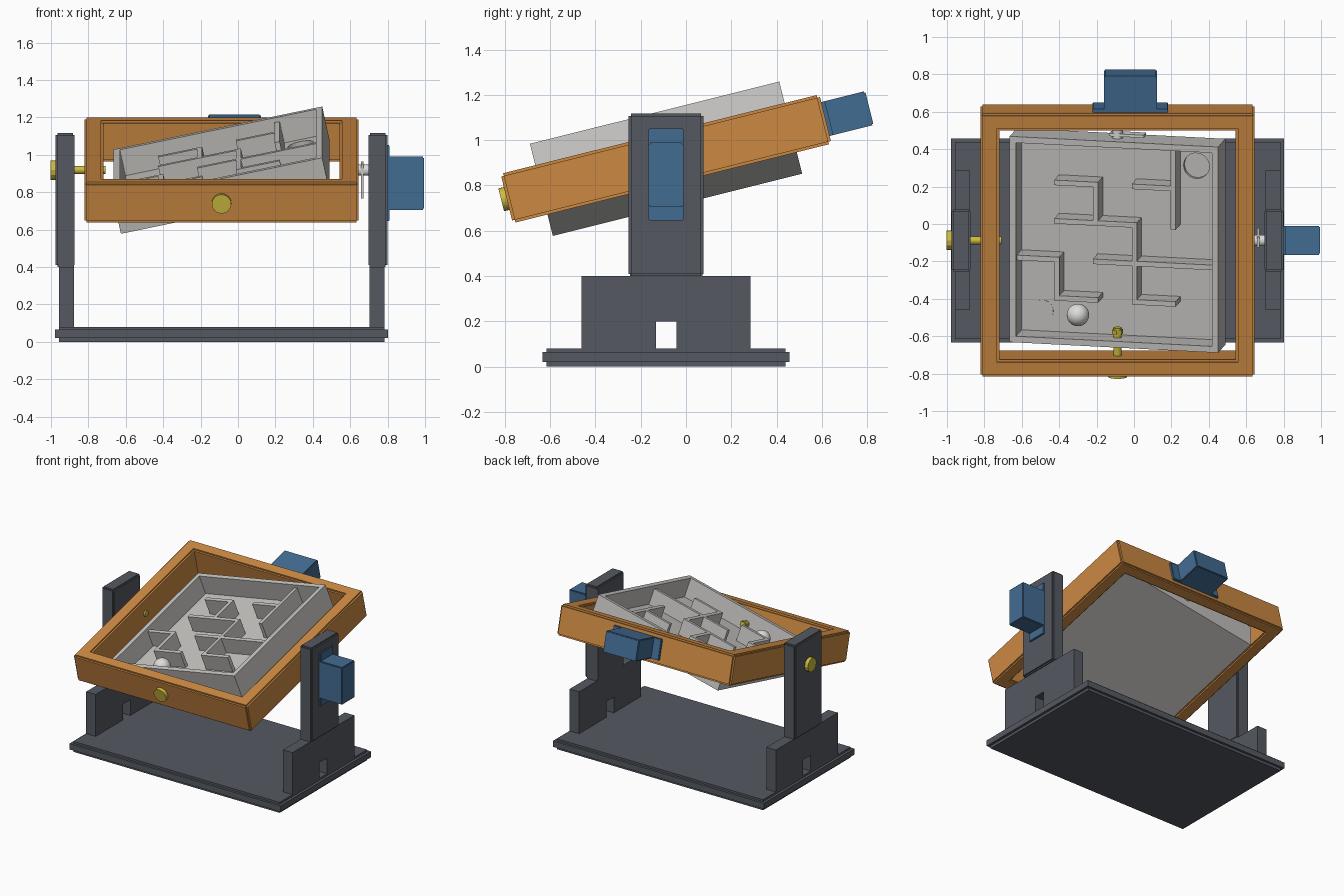
import bpy
import bmesh
import math
from mathutils import Matrix, Vector

if "Cube" in bpy.data.objects:
    bpy.data.objects.remove(bpy.data.objects["Cube"])


def material(name, rgb):
    m = bpy.data.materials.new(name)
    m.use_nodes = True
    m.diffuse_color = (*rgb, 1)
    m.node_tree.nodes["Principled BSDF"].inputs["Base Color"].default_value = (*rgb, 1)
    return m


SLATE = material("slate", (0.09, 0.1, 0.12))
ORANGE = material("orange", (0.6, 0.25, 0.055))
GREY = material("light_grey", (0.56, 0.55, 0.53))
BLUE = material("blue", (0.055, 0.15, 0.29))
YELLOW = material("brass_yellow", (0.62, 0.5, 0.05))
WHITE = material("off_white", (0.72, 0.72, 0.71))

# Gimbal spaces: the stand, the pitched frame and the rolled tray
PIVOT = Vector((-0.088, -0.088, 0.918))
STAND = Matrix.Translation(PIVOT)
FRAME = STAND @ Matrix.Rotation(math.radians(14), 4, 'X')
TRAY = FRAME @ Matrix.Rotation(math.radians(-12), 4, 'Y')
GROUND = -PIVOT.z


def finish(name, bm, space, mat):
    me = bpy.data.meshes.new(name)
    bm.to_mesh(me)
    bm.free()
    me.materials.append(mat)
    ob = bpy.data.objects.new(name, me)
    ob.matrix_world = space
    bpy.context.collection.objects.link(ob)
    return ob


def add_box(bm, lo, hi):
    lo, hi = Vector(lo), Vector(hi)
    scale = Matrix.Diagonal((*(hi - lo), 1))
    bmesh.ops.create_cube(bm, size=1, matrix=Matrix.Translation((lo + hi) / 2) @ scale)


def add_stepped(bm, lo, hi, step):
    # Block with a small square rebate along every edge
    for axis in range(3):
        inset = Vector([0 if i == axis else step for i in range(3)])
        add_box(bm, Vector(lo) + inset, Vector(hi) - inset)


def blocks(name, bounds, space, mat, step=0):
    bm = bmesh.new()
    for lo, hi in bounds:
        if step:
            add_stepped(bm, lo, hi, step)
        else:
            add_box(bm, lo, hi)
    return finish(name, bm, space, mat)


def rod(name, axis, start, end, radius, space, mat, sides=24, at=(0, 0, 0)):
    bm = bmesh.new()
    turn = {'X': Matrix.Rotation(math.pi / 2, 4, 'Y'),
            'Y': Matrix.Rotation(-math.pi / 2, 4, 'X'), 'Z': Matrix()}[axis]
    move = Matrix.Translation(at) @ turn @ Matrix.Translation((0, 0, (start + end) / 2))
    bmesh.ops.create_cone(bm, cap_ends=True, segments=sides, radius1=radius,
                          radius2=radius, depth=end - start, matrix=move)
    return finish(name, bm, space, mat)


# Base plate with a thin protruding lip
blocks("base_plate", [((-0.89, -0.545, GROUND + 0.02), (0.89, 0.545, GROUND + 0.065)),
                      ((-0.87, -0.527, GROUND), (0.87, 0.527, GROUND + 0.08))], STAND, SLATE)

# Side supports: wide foot with a cable notch, and a tall post
for side, label in ((1, "left"), (-1, "right")):
    bm = bmesh.new()
    half = [(0.045, 0.07), (0.373, 0.07), (0.373, 0.4), (0.16, 0.4), (0.16, 1.1)]
    outline = half + [(-y, z) for y, z in reversed(half)] + [(-0.045, 0.2), (0.045, 0.2)]
    face = bm.faces.new([bm.verts.new((side * 0.79, y, GROUND + z)) for y, z in outline])
    ext = bmesh.ops.extrude_face_region(bm, geom=[face])
    bmesh.ops.translate(bm, vec=(side * 0.08, 0, 0),
                        verts=[v for v in ext["geom"] if isinstance(v, bmesh.types.BMVert)])
    bmesh.ops.recalc_face_normals(bm, faces=bm.faces)
    finish(label + "_support_foot", bm, STAND, SLATE)
    outer = sorted((side * 0.785, side * 0.887))
    blocks(label + "_support_post", [((outer[0], -0.165, GROUND + 0.4),
                                      (outer[1], 0.165, GROUND + 1.117))], STAND, SLATE, 0.01)

# Tilting frame of four rails
OUT_X, OUT_Y, IN, TOP = 0.733, 0.725, 0.632, 0.112
rails = []
for s in (-1, 1):
    x0, x1 = sorted((s * IN, s * OUT_X))
    y0, y1 = sorted((s * IN, s * OUT_Y))
    rails += [((x0, -OUT_Y, -TOP), (x1, OUT_Y, TOP)), ((-OUT_X, y0, -TOP), (OUT_X, y1, TOP))]
blocks("tilting_frame", rails, FRAME, ORANGE, 0.012)

# Motors: a body and a mounting flange, both offset from the shaft
blocks("left_motor", [((0.8, -0.077, -0.212), (1.083, 0.077, 0.072))], STAND, BLUE, 0.006)
blocks("left_motor_flange", [((0.86, -0.077, -0.273), (0.899, 0.077, 0.134))], STAND, BLUE, 0.004)
blocks("back_motor", [((-0.072, 0.65, -0.077), (0.21, 0.925, 0.077))], FRAME, BLUE, 0.006)
blocks("back_motor_flange", [((-0.134, 0.7, -0.077), (0.271, 0.742, 0.077))], FRAME, BLUE, 0.004)

# Motor shafts and horns
rod("left_motor_shaft", 'X', 0.73, 0.8, 0.03, STAND, WHITE)
blocks("left_motor_horn", [((0.745, -0.03, -0.15), (0.76, 0.03, 0.04))], FRAME, WHITE)
rod("back_motor_shaft", 'Y', 0.56, 0.66, 0.03, TRAY, WHITE)
blocks("back_motor_horn", [((-0.04, 0.58, -0.03), (0.15, 0.595, 0.03))], TRAY, WHITE)

# Pivot bolts opposite the motors
rod("right_bolt_head", 'X', -0.915, -0.885, 0.052, STAND, YELLOW, 12)
rod("right_bolt_shaft", 'X', -0.9, -0.62, 0.022, STAND, YELLOW)
rod("front_bolt_head", 'Y', -0.75, -0.72, 0.052, FRAME, YELLOW)
rod("front_bolt_shaft", 'Y', -0.73, -0.48, 0.022, FRAME, YELLOW)
rod("front_bolt_nut", 'Y', -0.515, -0.49, 0.03, TRAY, YELLOW, 6)

# Maze tray: floor with a goal recess, rim and start disc
HX, HY, HZ, RIM, FLOOR = 0.57, 0.567, 0.093, 0.034, -0.053
floor = blocks("tray_floor", [((-HX, -HY, -HZ), (HX, HY, FLOOR))], TRAY, GREY)
cutter = rod("goal_cutter", 'Z', FLOOR - 0.025, 0, 0.07, TRAY, GREY, 32, (0.42, 0.42, 0))
cutter.hide_render = True
cutter.hide_viewport = True
cutter.display_type = 'WIRE'
cut = floor.modifiers.new("goal_recess", 'BOOLEAN')
cut.operation = 'DIFFERENCE'
cut.object = cutter
rod("start_disc", 'Z', FLOOR - 0.003, FLOOR + 0.003, 0.058, TRAY, GREY, 32, (-0.42, -0.42, 0))
rim = []
for s in (-1, 1):
    x0, x1 = sorted((s * (HX - RIM), s * HX))
    y0, y1 = sorted((s * (HY - RIM), s * HY))
    rim += [((x0, -HY, FLOOR), (x1, HY, HZ)), ((RIM - HX, y0, FLOOR), (HX - RIM, y1, HZ))]
blocks("tray_rim", rim, TRAY, GREY)

# Maze walls on a grid of five cells a side: start column, row, end column, row
CELL, THICK, WALL_TOP = 0.212, 0.014, 0.067
walls = []
for c0, r0, c1, r1 in ((1, 4, 2, 4), (2, 3, 2, 4), (1, 3, 3, 3), (3, 1, 3, 3),
                       (2, 2, 5, 2), (3, 1, 4, 1), (0, 2, 1, 2), (1, 1, 1, 2),
                       (1, 1, 2, 1), (4, 3, 4, 5), (3, 4, 4, 4)):
    a, b, c, d = [(k - 2.5) * CELL for k in (c0, r0, c1, r1)]
    walls.append(((a - THICK, b - THICK, FLOOR), (c + THICK, d + THICK, WALL_TOP)))
blocks("maze_walls", walls, TRAY, GREY)

# Rolling ball
bm = bmesh.new()
bmesh.ops.create_uvsphere(bm, u_segments=32, v_segments=16, radius=0.06,
                          matrix=Matrix.Translation((-0.215, -0.42, FLOOR + 0.06)))
for f in bm.faces:
    f.smooth = True
finish("ball", bm, TRAY, WHITE)
